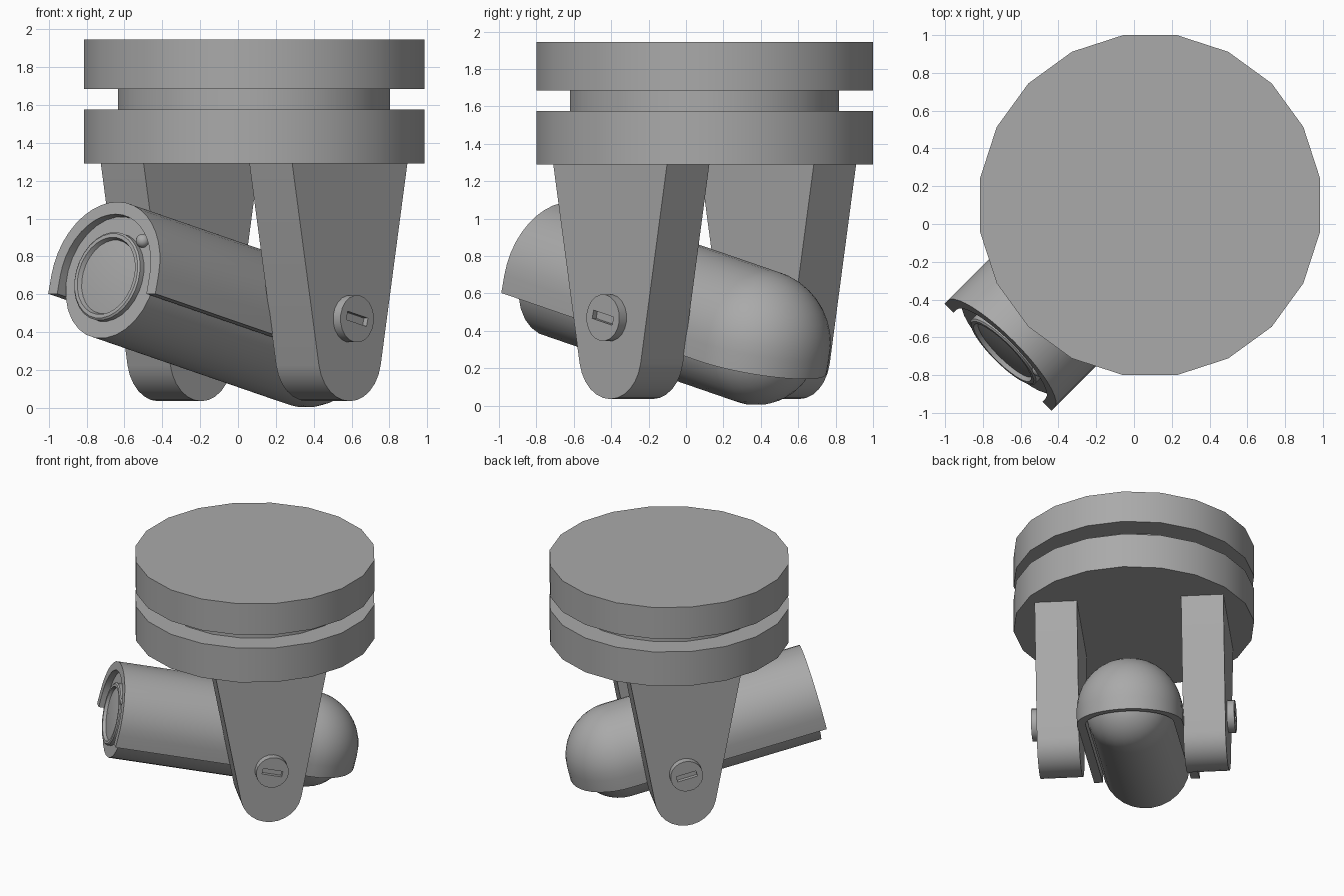
import bpy, bmesh, math
from mathutils import Matrix, Vector

if "Cube" in bpy.data.objects:
    bpy.data.objects.remove(bpy.data.objects["Cube"])

grey = bpy.data.materials.new("grey")
grey.diffuse_color = (0.4, 0.4, 0.4, 1)
grey.use_nodes = True
grey.node_tree.nodes["Principled BSDF"].inputs["Base Color"].default_value = grey.diffuse_color

TILT = math.radians(13.7)
# Mount frame: X forward, Y sideways; camera frame: same, tilted up at the front
MOUNT = Matrix.Translation((0.085, 0.10, 0)) @ Matrix.Rotation(math.radians(225), 4, 'Z')
CAM = MOUNT @ Matrix.Translation((0, 0, 0.428)) @ Matrix.Rotation(-TILT, 4, 'Y')


def finish(name, bm, matrix):
    bmesh.ops.remove_doubles(bm, verts=bm.verts, dist=1e-5)
    bmesh.ops.recalc_face_normals(bm, faces=bm.faces)
    bm.transform(matrix)
    mesh = bpy.data.meshes.new(name)
    bm.to_mesh(mesh)
    bm.free()
    mesh.materials.append(grey)
    ob = bpy.data.objects.new(name, mesh)
    bpy.context.collection.objects.link(ob)
    return ob


def activate(ob):
    bpy.ops.object.select_all(action='DESELECT')
    ob.select_set(True)
    bpy.context.view_layer.objects.active = ob


def smooth(ob):
    activate(ob)
    bpy.ops.object.shade_smooth_by_angle(angle=math.radians(30))
    return ob


def grid(bm, rows, closed=False):
    vs = [[bm.verts.new(p) for p in row] for row in rows]
    for a, b in zip(vs, vs[1:]):
        n = len(a)
        for i in range(n if closed else n - 1):
            j = (i + 1) % n
            quad = (a[i], a[j], b[j], b[i])
            # skip repeated points at poles
            keep = [v for k, v in enumerate(quad) if (v.co - quad[k - 1].co).length > 1e-6]
            if len(keep) > 2:
                bm.faces.new(keep)


def lathe(name, profile, matrix, n=24):
    """Turn (distance along X, radius) points around X."""
    bm = bmesh.new()
    turn = [2 * math.pi * (i + 0.5) / n for i in range(n)]
    grid(bm, [[(x, r * math.cos(t), r * math.sin(t)) for t in turn] for x, r in profile], True)
    return smooth(finish(name, bm, matrix))


# Ceiling mount: two discs with a narrower neck, on a vertical axis
UP = Matrix.Translation((0.085, 0.10, 0)) @ Matrix.Rotation(-math.pi / 2, 4, 'Y')
for name, z0, z1, r in (("lower_disc", 1.29, 1.575, 0.911),
                        ("neck", 1.575, 1.685, 0.728),
                        ("upper_disc", 1.685, 1.945, 0.911)):
    lathe(name, [(z0, 0), (z0, r), (z1, r), (z1, 0)], UP, 20)

# Tapered arms with rounded lower ends, and slotted bolts
outline = [(-0.43, 1.29)]
for i in range(13):
    a = math.radians(-169 + 158 * i / 12)
    outline.append((0.235 * math.cos(a), 0.27 + 0.235 * math.sin(a)))
outline.append((0.43, 1.29))

for side, s in (("right", 1), ("left", -1)):
    bm = bmesh.new()
    face = bm.faces.new([bm.verts.new((x, s * 0.395, z)) for x, z in outline])
    out = bmesh.ops.extrude_face_region(bm, geom=[face])
    bmesh.ops.translate(bm, vec=(0, s * 0.32, 0),
                        verts=[v for v in out["geom"] if isinstance(v, bmesh.types.BMVert)])
    smooth(finish(side + "_arm", bm, MOUNT))

    place = MOUNT @ Matrix.Translation((0, 0, 0.47)) @ Matrix.Rotation(s * math.pi / 2, 4, 'Z')
    bolt = lathe(side + "_bolt", [(0.70, 0), (0.70, 0.125), (0.77, 0.125), (0.77, 0)], place, 20)
    bm = bmesh.new()
    bmesh.ops.create_cube(bm, size=1)
    cutter = finish("slot_cutter", bm, MOUNT @ Matrix.Translation((0, s * 0.77, 0.47))
                    @ Matrix.Rotation(-TILT, 4, 'Y') @ Matrix.Diagonal((0.155, 0.06, 0.045, 1)))
    cut = bolt.modifiers.new("slot", 'BOOLEAN')
    cut.operation, cut.object, cut.solver = 'DIFFERENCE', cutter, 'EXACT'
    activate(bolt)
    bpy.ops.object.modifier_apply(modifier="slot")
    bpy.data.objects.remove(cutter)
    smooth(bolt)

# Camera body: flat front, round back
BACK, R = -0.40, 0.331
dome = [(BACK - R * math.sin(math.radians(9 * i)), R * math.cos(math.radians(9 * i))) for i in range(10)]
lathe("camera_body", [(1.10, 0), (1.10, R)] + dome[:-1] + [(BACK - R, 0)], CAM, 28)

# Lens ring with glass, and a small round sensor
lathe("lens", [(1.09, 0.24), (1.13, 0.24), (1.138, 0.23), (1.138, 0.21), (1.115, 0.20),
               (1.125, 0.12), (1.129, 0)], CAM, 28)
bm = bmesh.new()
bmesh.ops.create_uvsphere(bm, u_segments=16, v_segments=8, radius=0.037)
smooth(finish("sensor", bm, CAM @ Matrix.Translation((1.11, 0.20, 0.197))))

# Hood: U-shaped plan rings stacked into a half round shell with a short skirt
RH, FRONT = 0.40, 1.147
levels = [(-0.10, RH)]
for i in range(11):
    a = math.radians(9 * i)
    levels.append((RH * math.sin(a), RH * math.cos(a) if i < 10 else 0))
rows = []
for h, w in levels:
    arc = [math.radians(90 + 9 * i) for i in range(21)]
    rows.append([(FRONT, w, h)]
                + [(BACK + w * math.cos(a), w * math.sin(a), h) for a in arc]
                + [(FRONT, -w, h)])
bm = bmesh.new()
grid(bm, rows)
bmesh.ops.remove_doubles(bm, verts=bm.verts, dist=1e-5)
bmesh.ops.recalc_face_normals(bm, faces=bm.faces)
hood = finish("hood", bm, CAM)
top = max(hood.data.polygons, key=lambda p: p.center.z)
if top.normal.z < 0:
    hood.data.flip_normals()
shell = hood.modifiers.new("shell", 'SOLIDIFY')
shell.thickness, shell.offset, shell.use_even_offset = 0.067, -1, True
activate(hood)
bpy.ops.object.modifier_apply(modifier="shell")
smooth(hood)
